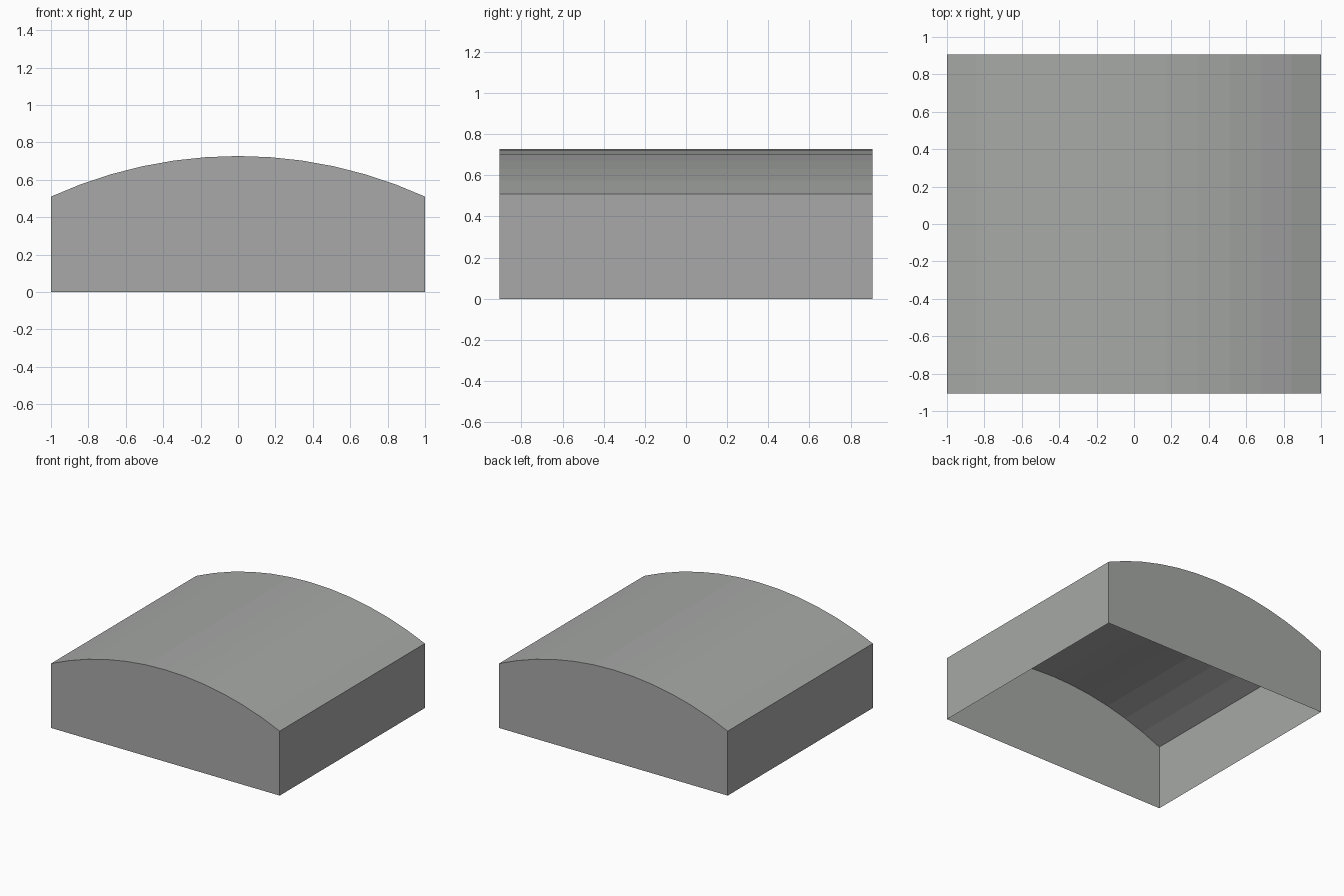
import bpy, bmesh, math

if "Cube" in bpy.data.objects:
    bpy.data.objects.remove(bpy.data.objects["Cube"])

HALF_W, HALF_D = 1.0, 0.907      # half width and half depth
EAVE, CROWN = 0.51, 0.727        # wall height at the sides and top of the arch
SEGMENTS = 12

grey = bpy.data.materials.new("warm_grey")
grey.diffuse_color = (0.385, 0.397, 0.385, 1)
grey.use_nodes = True
grey.node_tree.nodes["Principled BSDF"].inputs["Base Color"].default_value = grey.diffuse_color

# Circular arc through both eaves and the crown
rise = CROWN - EAVE
radius = (HALF_W ** 2 + rise ** 2) / (2 * rise)
half_angle = math.asin(HALF_W / radius)
arc = []
for i in range(SEGMENTS + 1):
    a = half_angle * (1 - 2 * i / SEGMENTS)
    arc.append((radius * math.sin(a), CROWN - radius * (1 - math.cos(a))))
profile = [(-HALF_W, 0), (HALF_W, 0)] + arc

# Thin shell: two end walls, two side walls and arched top, open underneath
bm = bmesh.new()
front = [bm.verts.new((x, -HALF_D, z)) for x, z in profile]
back = [bm.verts.new((x, HALF_D, z)) for x, z in profile]
bm.faces.new(front)
bm.faces.new(back[::-1])
n = len(profile)
for i in range(1, n):            # skipping the first edge leaves the bottom open
    j = (i + 1) % n
    bm.faces.new((front[j], front[i], back[i], back[j]))

mesh = bpy.data.meshes.new("arched_cover")
bm.to_mesh(mesh)
bm.free()
mesh.materials.append(grey)
cover = bpy.data.objects.new("arched_cover", mesh)
bpy.context.collection.objects.link(cover)
